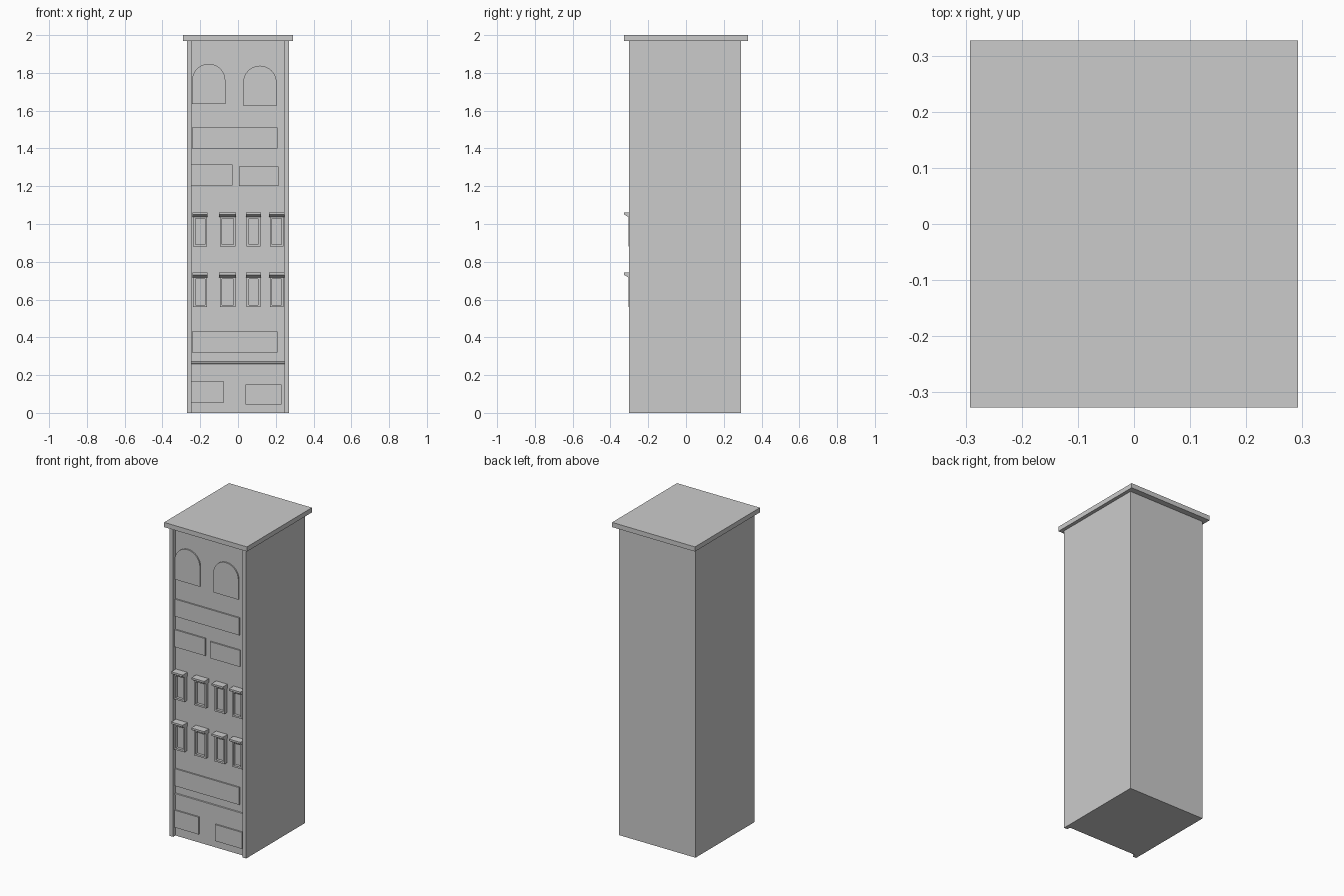
import bpy, bmesh, math

if "Cube" in bpy.data.objects:
    bpy.data.objects.remove(bpy.data.objects["Cube"])

WALL = -0.28   # front wall plane


def make(name, bm):
    bmesh.ops.recalc_face_normals(bm, faces=bm.faces)
    me = bpy.data.meshes.new(name)
    bm.to_mesh(me)
    bm.free()
    ob = bpy.data.objects.new(name, me)
    bpy.context.collection.objects.link(ob)
    return ob


def add_prism(bm, pts, offset):
    """Extrude a closed 3D outline along an offset vector."""
    face = bm.faces.new([bm.verts.new(p) for p in pts])
    ext = bmesh.ops.extrude_face_region(bm, geom=[face], use_keep_orig=True)
    verts = [g for g in ext["geom"] if isinstance(g, bmesh.types.BMVert)]
    bmesh.ops.translate(bm, verts=verts, vec=offset)


def add_box(bm, x0, x1, y0, y1, z0, z1):
    add_prism(bm, [(x0, y0, z0), (x1, y0, z0), (x1, y1, z0), (x0, y1, z0)],
              (0, 0, z1 - z0))


def box(name, *b):
    bm = bmesh.new()
    add_box(bm, *b)
    return make(name, bm)


def profile_x(name, pts, x0, x1):
    """Sweep a (y, z) profile from x0 to x1."""
    bm = bmesh.new()
    add_prism(bm, [(x0, y, z) for y, z in pts], (x1 - x0, 0, 0))
    return make(name, bm)


# Main block and roof slab
box("tower_body", -0.27, 0.27, WALL, 0.29, 0, 1.97)
box("roof_slab", -0.292, 0.292, -0.327, 0.327, 1.97, 2.0)

# Corner pilasters
for side, x in (("left", -0.27), ("right", 0.245)):
    box("pilaster_" + side, x, x + 0.025, -0.303, WALL, 0, 1.97)

# String course above the ground floor
profile_x("string_course", [(WALL, 0.272), (-0.286, 0.270), (-0.286, 0.262), (WALL, 0.26)],
          -0.245, 0.245)

# Raised wall panels: x0, x1, z0, z1
panels = [
    (-0.243, 0.21, 1.40, 1.51),
    (-0.245, -0.03, 1.205, 1.315),
    (0.005, 0.215, 1.20, 1.305),
    (-0.243, 0.21, 0.32, 0.43),
    (-0.245, -0.075, 0.055, 0.165),
    (0.04, 0.23, 0.045, 0.15),
]
for i, (x0, x1, z0, z1) in enumerate(panels):
    box(f"wall_panel_{i + 1}", x0, x1, -0.289, WALL, z0, z1)

# Arched windows near the top
for i, (cx, z0) in enumerate([(-0.155, 1.635), (0.116, 1.625)]):
    r, spring = 0.088, z0 + 0.125
    pts = [(cx - r, -0.288, z0), (cx + r, -0.288, z0)]
    pts += [(cx + r * math.cos(math.pi * k / 16), -0.288,
             spring + r * math.sin(math.pi * k / 16)) for k in range(17)]
    bm = bmesh.new()
    add_prism(bm, pts, (0, WALL + 0.288, 0))
    make(f"arched_window_{i + 1}", bm)

# Two rows of framed windows with projecting hoods
for row, z in enumerate((0.56, 0.88)):
    for col, (x0, x1) in enumerate([(-0.237, -0.165), (-0.096, -0.014),
                                    (0.046, 0.118), (0.169, 0.241)]):
        tag = f"{row + 1}_{col + 1}"
        t, f = 0.011, -0.304
        bm = bmesh.new()
        add_box(bm, x0, x0 + t, f, WALL, z, z + 0.16)
        add_box(bm, x1 - t, x1, f, WALL, z, z + 0.16)
        add_box(bm, x0 + t, x1 - t, f, WALL, z, z + t)
        add_box(bm, x0 + t, x1 - t, f, WALL, z + 0.15, z + 0.16)
        make("window_frame_" + tag, bm)
        box("window_pane_" + tag, x0 + t, x1 - t, -0.287, WALL, z + t, z + 0.15)
        profile_x("window_hood_" + tag,
                  [(WALL, z + 0.182), (-0.327, z + 0.182), (-0.327, z + 0.17),
                   (-0.306, z + 0.157), (WALL, z + 0.157)], x0 - 0.004, x1 + 0.004)
